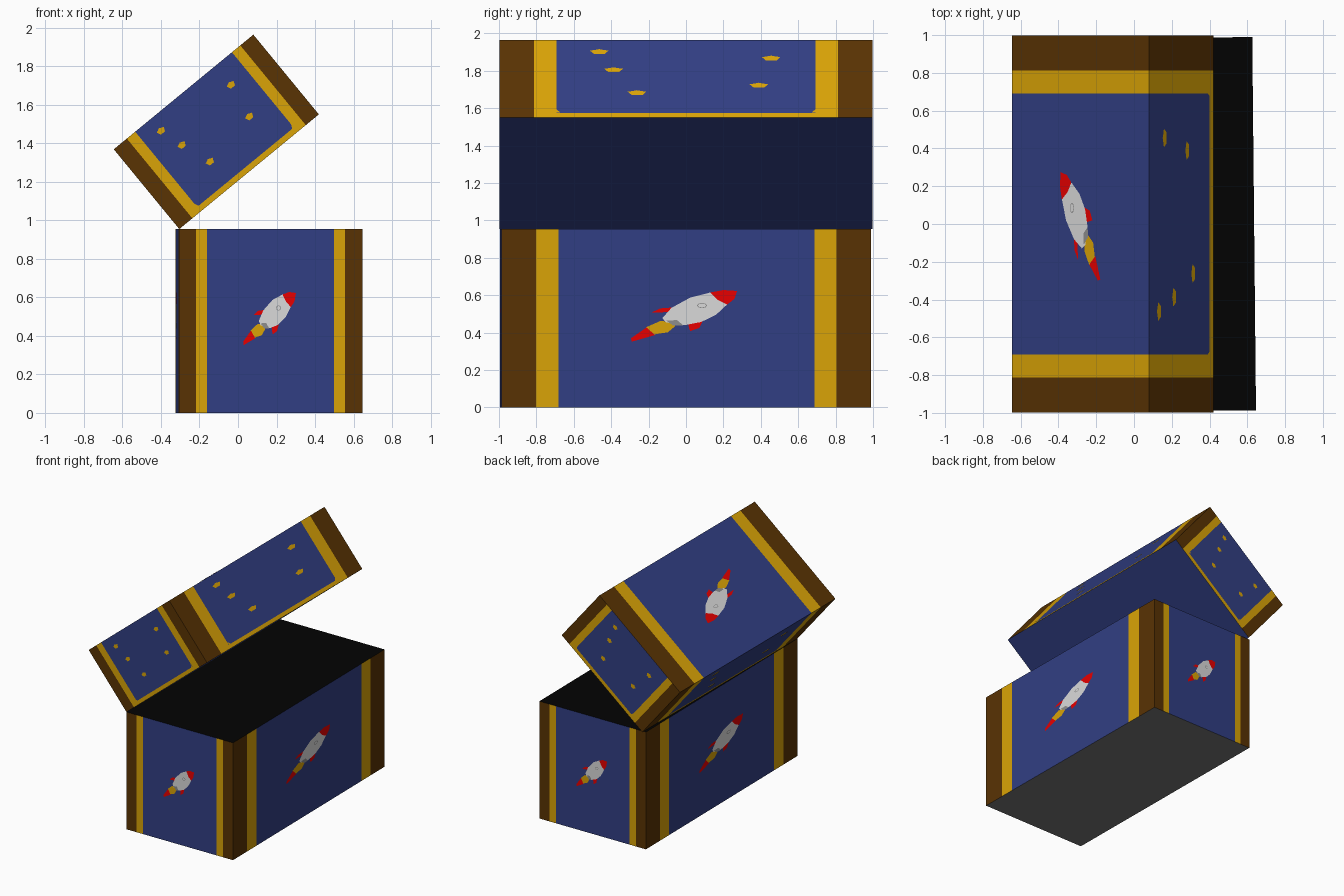
import bpy, bmesh, math
from mathutils import Vector, Matrix

if "Cube" in bpy.data.objects:
    bpy.data.objects.remove(bpy.data.objects["Cube"])

COLOURS = {
    "blue": (0.031, 0.049, 0.228), "gold": (0.70, 0.37, 0.002),
    "brown": (0.100, 0.033, 0.001), "black": (0.0008, 0.0008, 0.0008),
    "dark_grey": (0.18, 0.18, 0.18), "white": (0.70, 0.70, 0.70),
    "red": (0.82, 0.0, 0.0), "grey": (0.27, 0.27, 0.27),
}
NAMES = list(COLOURS)
MATS = []
for n, c in COLOURS.items():
    m = bpy.data.materials.new(n)
    m.diffuse_color = (*c, 1)
    m.use_nodes = True
    m.node_tree.nodes["Principled BSDF"].inputs["Base Color"].default_value = m.diffuse_color
    MATS.append(m)
IDX = {n: i for i, n in enumerate(NAMES)}
GOLD_AT, BROWN_AT = 0.693, 0.813      # band edges as a share of the half width
STRIP = 0.03                          # gold strip along the lid's lower edge


def finish(bm, name, matrix):
    me = bpy.data.meshes.new(name)
    bm.to_mesh(me)
    bm.free()
    for m in MATS:
        me.materials.append(m)
    ob = bpy.data.objects.new(name, me)
    ob.matrix_world = matrix
    bpy.context.collection.objects.link(ob)
    return ob


def banded_box(name, hx, hy, h, lid, matrix):
    bm = bmesh.new()
    bmesh.ops.create_cube(bm, size=1)
    for v in bm.verts:
        v.co = Vector((v.co.x * 2 * hx, v.co.y * 2 * hy, (v.co.z + 0.5) * h))
    cuts = [(Vector(d), s * f * w) for d, w in (((1, 0, 0), hx), ((0, 1, 0), hy))
            for f in (GOLD_AT, BROWN_AT) for s in (-1, 1)]
    if lid:
        cuts.append((Vector((0, 0, 1)), STRIP))
    for d, p in cuts:
        bmesh.ops.bisect_plane(bm, geom=bm.verts[:] + bm.edges[:] + bm.faces[:],
                               plane_co=d * p, plane_no=d)
    bm.normal_update()
    for f in bm.faces:
        c, n = f.calc_center_median(), f.normal
        t = abs(c.x) / hx if abs(n.y) > 0.5 else abs(c.y) / hy
        col = "brown" if t > BROWN_AT else "gold" if t > GOLD_AT else "blue"
        if abs(n.z) > 0.5:
            if n.z < 0:
                col = "blue" if lid else "dark_grey"
            elif not lid:
                col = "black"
        elif lid and c.z < STRIP and col == "blue":
            col = "gold"
        f.material_index = IDX[col]
    return finish(bm, name, matrix)


# Painted rocket: share of half width across, height up, lowest layer first
ROCKET = [
    ("red", [(-.19, .507), (-.10, .51), (-.07, .535), (-.14, .53)]),
    ("red", [(.02, .408), (.07, .425), (.09, .465), (.01, .445)]),
    ("gold", [(-.06, .455), (-.14, .463), (-.22, .428), (-.21, .385), (-.10, .402), (-.06, .435)]),
    ("red", [(-.215, .428), (-.30, .370), (-.295, .352), (-.17, .387)]),
    ("white", [(.13, .615), (.02, .587), (-.08, .533), (-.13, .478), (-.11, .455),
               (-.01, .44), (.08, .457), (.16, .495), (.22, .55)]),
    ("grey", [(-.11, .465), (-.07, .437), (-.015, .438), (-.05, .467)]),
    ("red", [(.13, .615), (.17, .575), (.22, .55), (.26, .58), (.275, .623), (.2, .628)]),
    ("grey", [(.085 + .028 * math.cos(i * math.pi / 4), .545 + .014 * math.sin(i * math.pi / 4))
              for i in range(8)]),
    ("white", [(.085 + .022 * math.cos(i * math.pi / 4), .545 + .010 * math.sin(i * math.pi / 4))
               for i in range(8)]),
]
# Painted stars and the softened panel corners of the lid
STAR = [(-.05, .008), (-.028, -.015), (.03, -.015), (.05, .008), (.025, .012), (0, .018), (-.025, .012)]
SPOTS = [(-.465, .454), (-.388, .328), (-.263, .169), (.456, .408), (.39, .22)]
STARS = [("gold", [(a + x, b + y) for x, y in STAR]) for a, b in SPOTS]
STARS += [("gold", [(s * GOLD_AT, STRIP), (s * (GOLD_AT - .022), STRIP), (s * GOLD_AT, STRIP + .022)])
          for s in (-1, 1)]

NORMALS = {"front": (0, -1, 0), "right": (1, 0, 0), "back": (0, 1, 0),
           "left": (-1, 0, 0), "top": (0, 0, 1)}


def paint(name, shapes, sides, hx, hy, h, matrix):
    bm = bmesh.new()
    for side in sides:
        n = Vector(NORMALS[side])
        for k, (col, pts) in enumerate(shapes):
            e = n * (0.0015 + 0.0005 * k)
            vs = []
            for a, b in pts:
                p = {"front": (a * hx, -hy, b), "right": (hx, a * hy, b),
                     "back": (-a * hx, hy, b), "left": (-hx, -a * hy, b),
                     "top": (.49 - b, a * hy, h)}[side]
                vs.append(bm.verts.new(Vector(p) + e))
            f = bm.faces.new(vs)
            f.normal_update()
            if f.normal.dot(n) < 0:
                f.normal_flip()
            f.material_index = IDX[col]
    return finish(bm, name, matrix)


# Chest body, turned very slightly
body = (0.476, 0.988, 0.954)
body_m = Matrix.Translation((0.16, -0.003, 0)) @ Matrix.Rotation(0.01, 4, 'Z')
banded_box("chest_body", *body, False, body_m)
paint("body_rockets", ROCKET, ("front", "right", "back", "left"), *body, body_m)

# Lid, tipped open about its left edge
lid = (0.469, 0.998, 0.536)
lid_m = Matrix.Translation((0.0575, 0, 1.2525)) @ Matrix.Rotation(math.radians(-39.4), 4, 'Y')
banded_box("chest_lid", *lid, True, lid_m)
paint("lid_rocket", ROCKET, ("top",), *lid, lid_m)
paint("lid_stars", STARS, ("front", "right", "back", "left"), *lid, lid_m)
